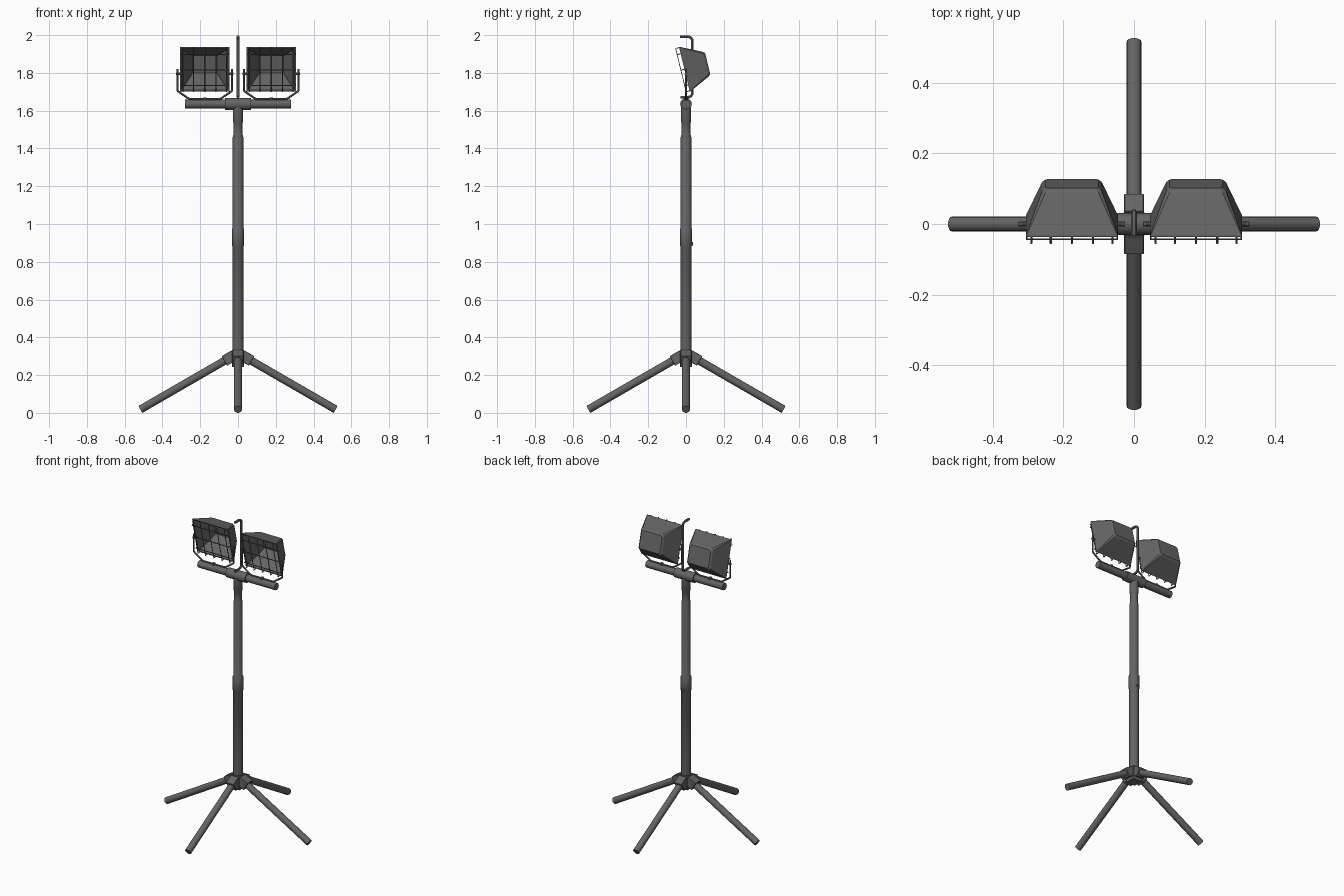
import bpy, bmesh, math
from mathutils import Vector, Matrix

if "Cube" in bpy.data.objects:
    bpy.data.objects.remove(bpy.data.objects["Cube"])

TILT = math.radians(13.6)
DARK = bpy.data.materials.new("dark_grey")
DARK.diffuse_color = (0.13, 0.13, 0.13, 1)
DARK.use_nodes = True
DARK.node_tree.nodes["Principled BSDF"].inputs["Base Color"].default_value = DARK.diffuse_color


def select(ob):
    bpy.context.collection.objects.link(ob)
    ob.data.materials.append(DARK)
    bpy.ops.object.select_all(action='DESELECT')
    ob.select_set(True)
    bpy.context.view_layer.objects.active = ob


def finish(name, bm, smooth=True):
    bmesh.ops.recalc_face_normals(bm, faces=bm.faces)
    me = bpy.data.meshes.new(name)
    bm.to_mesh(me)
    bm.free()
    select(bpy.data.objects.new(name, me))
    if smooth:
        bpy.ops.object.shade_smooth_by_angle(angle=math.radians(35))


def rod(name, a, b, r, sides=16):
    a, b = Vector(a), Vector(b)
    m = Matrix.Translation((a + b) / 2) @ (b - a).to_track_quat('Z', 'Y').to_matrix().to_4x4()
    bm = bmesh.new()
    bmesh.ops.create_cone(bm, cap_ends=True, segments=sides, radius1=r, radius2=r,
                          depth=(b - a).length, matrix=m)
    finish(name, bm)


def box(name, size, matrix, bevel=0.002):
    bm = bmesh.new()
    bmesh.ops.create_cube(bm, size=1, matrix=matrix @ Matrix.Diagonal((*size, 1)))
    bmesh.ops.bevel(bm, geom=bm.edges[:], offset=bevel, segments=1, affect='EDGES')
    finish(name, bm, False)


def skin(bm, rings):
    n = len(rings[0])
    for p, q in zip(rings, rings[1:]):
        for i in range(n):
            bm.faces.new((p[i], p[(i + 1) % n], q[(i + 1) % n], q[i]))
    bm.faces.new(rings[0])
    bm.faces.new(rings[-1])


def lathe(name, profile, sides=16):
    bm = bmesh.new()
    angles = [2 * math.pi * i / sides for i in range(sides)]
    skin(bm, [[bm.verts.new((r * math.cos(t), r * math.sin(t), z)) for t in angles]
              for r, z in profile])
    finish(name, bm)


def rounded(points, d):
    """Round the corners of an open path."""
    pts = [Vector(p) for p in points]
    out = [pts[0]]
    for a, b, c in zip(pts, pts[1:], pts[2:]):
        s, e = b + (a - b).normalized() * d, b + (c - b).normalized() * d
        for k in range(5):
            t = k / 4
            out.append(s * (1 - t) ** 2 + b * 2 * t * (1 - t) + e * t * t)
    return out + [pts[-1]]


def wires(name, paths, r, matrix=Matrix()):
    cu = bpy.data.curves.new(name, 'CURVE')
    cu.dimensions = '3D'
    cu.bevel_depth = r
    cu.bevel_resolution = 1
    cu.use_fill_caps = True
    for path in paths:
        sp = cu.splines.new('POLY')
        sp.points.add(len(path) - 1)
        for pt, co in zip(sp.points, path):
            pt.co = (*(matrix @ Vector(co)), 1)
    select(bpy.data.objects.new(name, cu))
    bpy.ops.object.convert(target='MESH')
    bpy.ops.object.shade_smooth_by_angle(angle=math.radians(50))


# Telescopic pole
lathe("pole", [(0.029, 0.26), (0.029, 0.88), (0.032, 0.885), (0.032, 0.972), (0.028, 0.98),
               (0.028, 1.46), (0.024, 1.475), (0.024, 1.535), (0.027, 1.54), (0.027, 1.63)])
rod("clamp_knob", (0, 0.02, 0.895), (0, 0.037, 0.895), 0.009, 10)

# Hub with four sockets and legs
box("leg_hub", (0.064, 0.064, 0.09), Matrix.Translation((0, 0, 0.288)))
for i in range(4):
    R = Matrix.Rotation(i * math.pi / 2, 4, 'Z')

    def slope(x):
        return R @ Vector((x, 0, 0.0182 + (0.517 - x) * math.tan(math.radians(30))))

    a, b = slope(0.02), slope(0.072)
    frame = Matrix.Translation((a + b) / 2) @ R @ Matrix.Rotation(math.radians(30), 4, 'Y')
    box(f"leg_socket_{i}", ((b - a).length, 0.056, 0.058), frame)
    rod(f"leg_{i}", slope(0.05), slope(0.517), 0.021)

# Crossbar and its sleeve
rod("crossbar", (-0.28, 0, 1.635), (0.28, 0, 1.635), 0.023)
rod("crossbar_sleeve", (-0.07, 0, 1.635), (0.07, 0, 1.635), 0.031)

# Cable hook
wires("cable_hook", [rounded([(0, -0.03, 1.671), (0, 0.034, 1.671), (0, 0.034, 1.992),
                              (0, -0.032, 1.992)], 0.028)], 0.008)


def chamfer_rect(bm, w, h, depth, c, m):
    pts = [(w - c, -h), (w, -h + c), (w, h - c), (w - c, h),
           (-w + c, h), (-w, h - c), (-w, -h + c), (-w + c, -h)]
    return [bm.verts.new(m @ Vector((x, depth, z))) for x, z in pts]


for side, label in ((-1, "left"), (1, "right")):
    cx = side * 0.176
    M = Matrix.Translation((cx, -0.0085, 1.819)) @ Matrix.Rotation(TILT, 4, 'X')

    # Floodlight housing with hollow reflector
    bm = bmesh.new()
    skin(bm, [chamfer_rect(bm, *s, M) for s in (
        (0.064, 0.047, 0.114, 0.002), (0.124, 0.114, 0.0, 0.002), (0.131, 0.121, 0.0, 0.002),
        (0.131, 0.121, 0.004, 0.002), (0.085, 0.067, 0.117, 0.010), (0.075, 0.057, 0.127, 0.010))])
    finish(f"{label}_lamp_housing", bm, False)

    # Wire guard
    paths = [[(x, 0.002, -0.118), (x, -0.019, -0.118), (x, -0.019, 0.118), (x, 0.002, 0.118)]
             for x in (-0.115, -0.06, 0, 0.06, 0.115)]
    paths += [[(-0.128, 0.002, z), (-0.128, -0.015, z), (0.128, -0.015, z), (0.128, 0.002, z)]
              for z in (-0.085, 0, 0.085)]
    wires(f"{label}_lamp_guard", paths, 0.003, M)

    # Yoke and pivot bolts
    half = [(0.145, 0, 1.82), (0.145, 0, 1.705), (0.083, 0, 1.662)]
    yoke = half + [(-x, y, z) for x, y, z in reversed(half)]
    wires(f"{label}_yoke", [rounded(yoke, 0.008)], 0.0055, Matrix.Translation((cx, 0, 0)))
    rod(f"{label}_yoke_bolt", (cx, 0, 1.64), (cx, 0, 1.669), 0.01, 10)
    for s in (-1, 1):
        rod(f"{label}_pivot_bolt", (cx + s * 0.122, 0, 1.795), (cx + s * 0.151, 0, 1.795), 0.007, 10)
